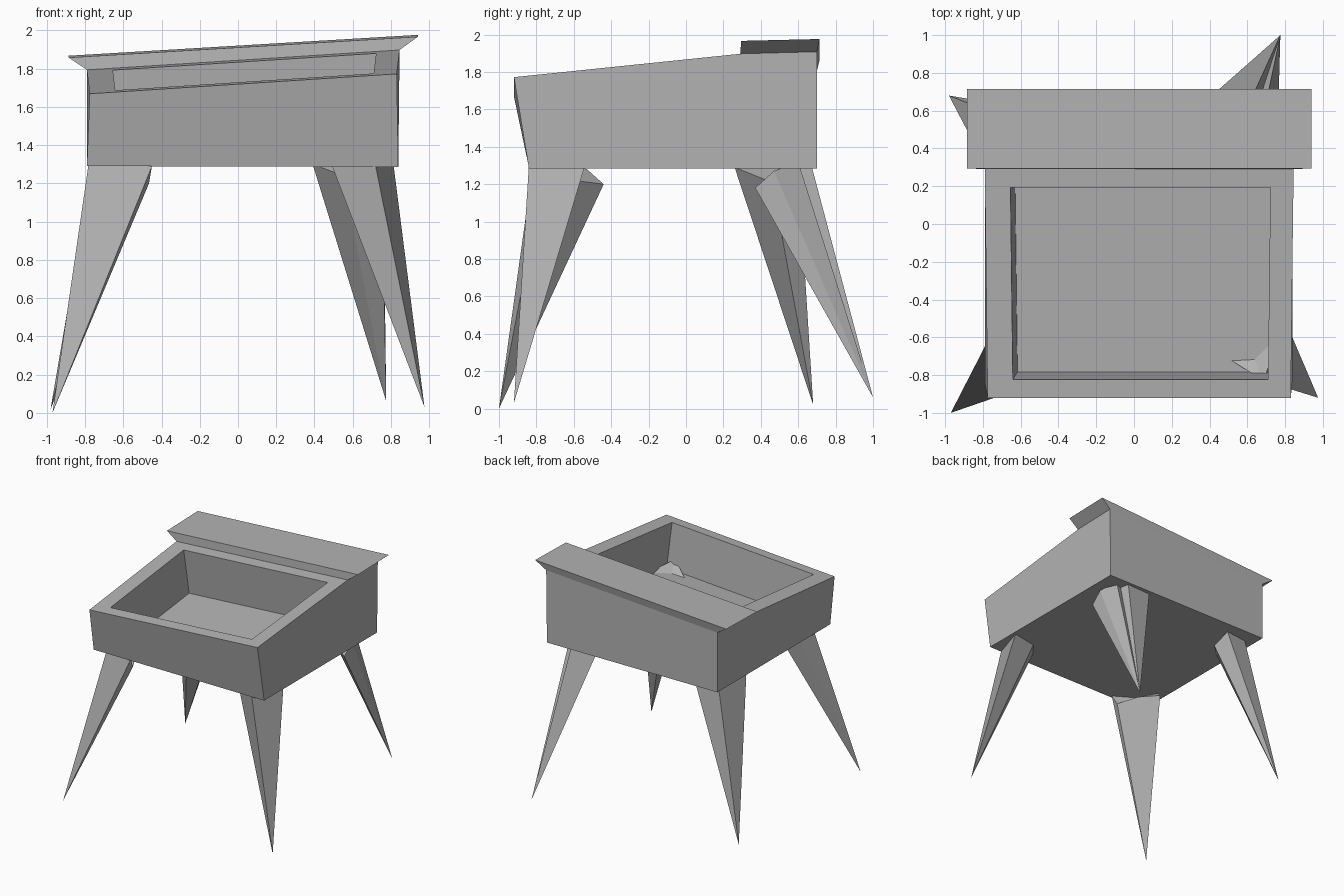
import bpy, bmesh
from mathutils import Vector

if "Cube" in bpy.data.objects:
    bpy.data.objects.remove(bpy.data.objects["Cube"])

grey = bpy.data.materials.new("dark_grey")
grey.diffuse_color = (0.45, 0.45, 0.45, 1)
grey.use_nodes = True
grey.node_tree.nodes["Principled BSDF"].inputs["Base Color"].default_value = grey.diffuse_color


def finish(name, bm):
    bmesh.ops.recalc_face_normals(bm, faces=bm.faces)
    mesh = bpy.data.meshes.new(name)
    bm.to_mesh(mesh)
    bm.free()
    mesh.materials.append(grey)
    obj = bpy.data.objects.new(name, mesh)
    bpy.context.collection.objects.link(obj)


def loft(ring_a, ring_b):
    """Closed solid between two rings with equal point counts."""
    bm = bmesh.new()
    a = [bm.verts.new(p) for p in ring_a]
    b = [bm.verts.new(p) for p in ring_b]
    n = len(a)
    bm.faces.new(a)
    bm.faces.new(b)
    sides = [bm.faces.new((a[i], a[(i + 1) % n], b[(i + 1) % n], b[i])) for i in range(n)]
    bmesh.ops.recalc_face_normals(bm, faces=bm.faces)
    return bm, sides


# Body: leaning side profiles, lower on the left than on the right
left = [(-0.79, -0.84, 1.29), (-0.775, -0.92, 1.668), (-0.79, 0.29, 1.793),
        (-0.79, 0.70, 1.805), (-0.79, 0.70, 1.29)]
right = [(0.838, -0.84, 1.285), (0.83, -0.92, 1.772), (0.845, 0.29, 1.897),
         (0.845, 0.70, 1.908), (0.838, 0.70, 1.285)]
bm, sides = loft(left, right)

# Recess sunk square to the sloping top
top = sides[1]
along = (Vector(right[1]) - Vector(left[1])).normalized()
bmesh.ops.inset_individual(bm, faces=[top], thickness=0.097, use_even_offset=True)
mid = top.calc_center_median()
for v in top.verts:
    v.co += along * (-0.020 if v.co.x > mid.x else 0.020) * (1.25 if v.co.x > mid.x else 1.9)
bmesh.ops.inset_individual(bm, faces=[top], thickness=0.0, depth=0.0)
top.normal_update()
shift = top.normal * -0.385
for v in top.verts:
    v.co += shift
finish("body_box", bm)

# Flared board along the back of the top
bottom_ring = [(-0.79, 0.29, 1.793), (0.845, 0.29, 1.897), (0.845, 0.70, 1.908), (-0.79, 0.70, 1.805)]
top_ring = [(-0.885, 0.295, 1.857), (0.94, 0.295, 1.966), (0.94, 0.715, 1.976), (-0.885, 0.715, 1.867)]
bm, _ = loft(bottom_ring, top_ring)
finish("back_board", bm)


def leg(name, tip, cap):
    """Spike from a faceted cap down to a point."""
    bm = bmesh.new()
    ring = [bm.verts.new(p) for p in cap]
    point = bm.verts.new(tip)
    bm.faces.new(ring)
    for i in range(len(ring)):
        bm.faces.new((ring[i], ring[i - 1], point))
    bmesh.ops.triangulate(bm, faces=[f for f in bm.faces if len(f.verts) > 3])
    finish(name, bm)


# Legs
leg("front_left_leg", (-0.97, -1.0, 0.0),
    [(-0.78, -0.63, 1.31), (-0.45, -0.82, 1.29), (-0.465, -0.77, 1.2),
     (-0.55, -0.60, 1.22), (-0.65, -0.44, 1.2), (-0.70, -0.53, 1.28)])
leg("front_right_leg", (0.975, -0.92, 0.03),
    [(0.80, -0.51, 1.40), (0.685, -0.83, 1.46), (0.465, -0.69, 1.36), (0.58, -0.58, 1.31)])
leg("back_right_leg", (0.775, 1.0, 0.06),
    [(0.755, 0.37, 1.18), (0.76, 0.47, 1.27), (0.69, 0.60, 1.32), (0.64, 0.585, 1.32),
     (0.62, 0.66, 1.34), (0.39, 0.66, 1.3), (0.55, 0.50, 1.24)])
leg("back_left_leg", (-0.98, 0.68, 0.02),
    [(-0.50, 0.60, 1.29), (-0.70, 0.57, 1.33), (-0.76, 0.26, 1.31),
     (-0.66, 0.26, 1.29), (-0.475, 0.46, 1.21)])
